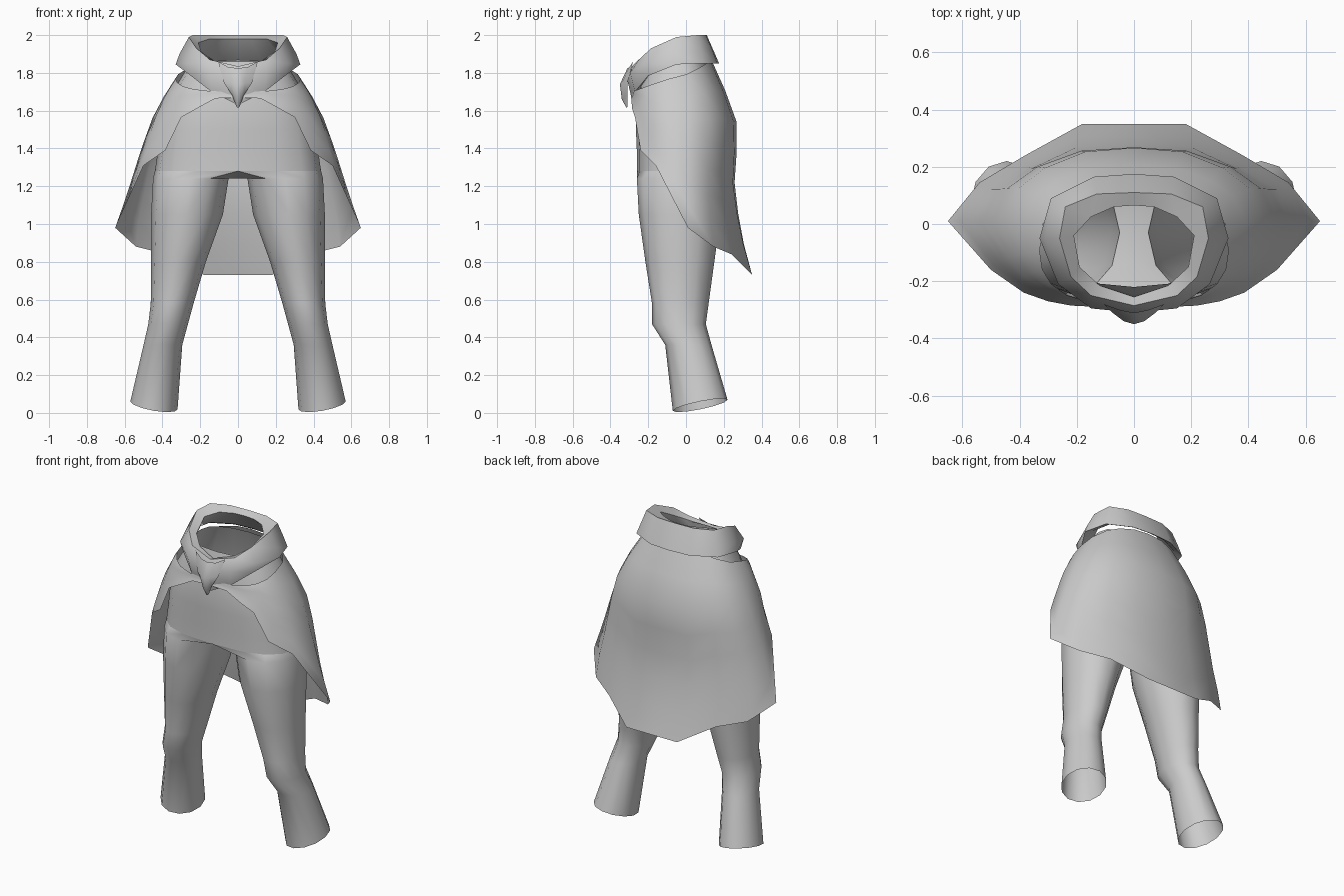
import bpy, bmesh, math
from mathutils import Vector

if "Cube" in bpy.data.objects:
    bpy.data.objects.remove(bpy.data.objects["Cube"])

grey = bpy.data.materials.new("light_grey_cloth")
grey.diffuse_color = (0.6, 0.6, 0.6, 1)
grey.use_nodes = True
grey.node_tree.nodes["Principled BSDF"].inputs["Base Color"].default_value = grey.diffuse_color


def make(name, rows, wrap=False, angle=60):
    """Skin rows of points on the +x half, then mirror to the other side."""
    bm = bmesh.new()
    grid = [[bm.verts.new(p) for p in r] for r in rows]
    for a, b in zip(grid, grid[1:]):
        n = len(a)
        for i in range(n if wrap else n - 1):
            j = (i + 1) % n
            bm.faces.new((a[i], a[j], b[j], b[i]))
    geom = bm.verts[:] + bm.edges[:] + bm.faces[:]
    dup = bmesh.ops.duplicate(bm, geom=geom)["geom"]
    copies = [g for g in dup if isinstance(g, bmesh.types.BMVert)]
    for v in copies:
        v.co.x = -v.co.x
    bmesh.ops.reverse_faces(bm, faces=[g for g in dup if isinstance(g, bmesh.types.BMFace)])
    bmesh.ops.remove_doubles(bm, verts=bm.verts[:], dist=0.0005)
    bmesh.ops.recalc_face_normals(bm, faces=bm.faces[:])
    me = bpy.data.meshes.new(name)
    bm.to_mesh(me)
    bm.free()
    ob = bpy.data.objects.new(name, me)
    bpy.context.collection.objects.link(ob)
    me.materials.append(grey)
    bpy.ops.object.select_all(action='DESELECT')
    ob.select_set(True)
    bpy.context.view_layer.objects.active = ob
    bpy.ops.object.shade_smooth_by_angle(angle=math.radians(angle))
    return ob


def body(deg, w, front, back, z):
    """Point on a rounded waist outline; 0 degrees is the front."""
    a, mid = math.radians(deg), -0.02
    c, s = math.cos(a), max(math.sin(a), 0)
    p = 0.75 if c > 0 else 0.9
    y = mid + (front - mid if c > 0 else back - mid) * abs(c) ** p
    return Vector((w * s ** p if s > 1e-6 else 0, y, z))


# trousers: hips (open arcs) closed by the crotch strip, then the leg
hips = [(1.86, .25, -.22, .11), (1.66, .37, -.265, .19), (1.5, .41, -.265, .23),
        (1.38, .425, -.26, .23), (1.28, .44, -.26, .21)]
hip_rows = [[body(180 * k / 8, w, f, b, z) for k in range(9)] for z, w, f, b in hips]
make("trouser_hips", hip_rows)

crotch = [Vector((0, .1, 1.25)), Vector((0, -.02, 1.24)), Vector((0, -.14, 1.255))]
leg_rows = [hip_rows[-1] + crotch]
# z, inner x, outer x, front y, back y
for z, xi, xo, f, b in [(1.24, .05, .45, -.26, .2), (1.05, .08, .46, -.25, .185),
                        (.8, .17, .46, -.215, .15), (.58, .235, .462, -.18, .12),
                        (.47, .265, .475, -.18, .105), (.36, .295, .5, -.11, .135),
                        (.04, .32, .57, -.07, .22)]:
    cx, cy, ring = (xi + xo) / 2, (f + b) / 2, []
    for k in range(12):
        a = math.radians(-120 + 30 * k)
        p = Vector((cx + (xo - xi) / 2 * math.cos(a), cy + (b - f) / 2 * math.sin(a), z))
        if z < .1:  # slanted trouser cuff
            p.z += .17 * (p.x - cx) + .2 * (p.y - cy)
        ring.append(p)
    leg_rows.append(ring)
make("trouser_legs", leg_rows, wrap=True)

# wrap skirt, short in front and long behind
shape = [(1.88, .26, -.23, .13), (1.7, .38, -.285, .21), (1.55, .455, -.29, .265),
         (1.38, .505, -.27, .265), (1.2, .545, -.25, .25), (.95, .6, -.22, .28), (.7, .6, -.2, .34)]


def skirt_point(deg, z):
    for a, b in zip(shape, shape[1:]):
        if z >= b[0]:
            t = (a[0] - z) / (a[0] - b[0])
            return body(deg, *[a[i] + (b[i] - a[i]) * t for i in (1, 2, 3)], z)


hem = [(0, 0, -.29, 1.67), (17, .12, -.29, 1.665), (33, .22, -.285, 1.61), (48, .3, -.27, 1.565),
       (63, .385, -.24, 1.39), (78, .5, -.16, 1.31), (95, .65, .01, .98), (118, .54, .145, .88),
       (138, .38, .24, .84), (160, .18, .35, .73), (180, 0, .35, .73)]
columns = []
for deg, *h in hem:
    h = Vector(h)
    top = 1.785 - .085 * math.cos(math.radians(deg))
    fix = h - skirt_point(deg, h.z)
    columns.append([skirt_point(deg, top + (h.z - top) * i / 7) + fix * (i / 7) ** 2
                    for i in range(8)])
make("wrap_skirt", columns)

# rolled sash: inner lip, top edge, outer middle, outer bottom, front to back
sash = [((0, -.255, 1.83), (0, -.285, 1.835), (0, -.31, 1.76), (0, -.28, 1.63)),
        ((.12, -.215, 1.86), (.15, -.25, 1.87), (.15, -.295, 1.8), (.14, -.27, 1.7)),
        ((.19, -.15, 1.9), (.22, -.185, 1.93), (.265, -.21, 1.85), (.25, -.2, 1.785)),
        ((.21, -.04, 1.96), (.26, -.05, 1.99), (.31, -.05, 1.9), (.33, -.05, 1.845)),
        ((.15, .025, 1.98), (.24, .06, 2), (.265, .08, 1.92), (.29, .09, 1.85)),
        ((.07, .06, 1.98), (.13, .105, 2), (.135, .14, 1.92), (.14, .165, 1.85)),
        ((0, .065, 1.98), (0, .11, 2), (0, .145, 1.92), (0, .175, 1.85))]
make("waist_sash", [list(s) + [(s[3][0] * .85, -.03 + (s[3][1] + .03) * .85, s[3][2] + .02)]
                    for s in sash], wrap=True)

# folded knot hanging at the front of the sash
make("sash_knot", [[(0, -.31, 1.825), (.05, -.3, 1.83), (.105, -.28, 1.86)],
                   [(0, -.35, 1.74), (.035, -.34, 1.745), (.075, -.31, 1.75)],
                   [(0, -.34, 1.66), (.015, -.335, 1.665), (.03, -.31, 1.68)],
                   [(0, -.315, 1.615), (.004, -.315, 1.617), (.008, -.31, 1.62)]])
